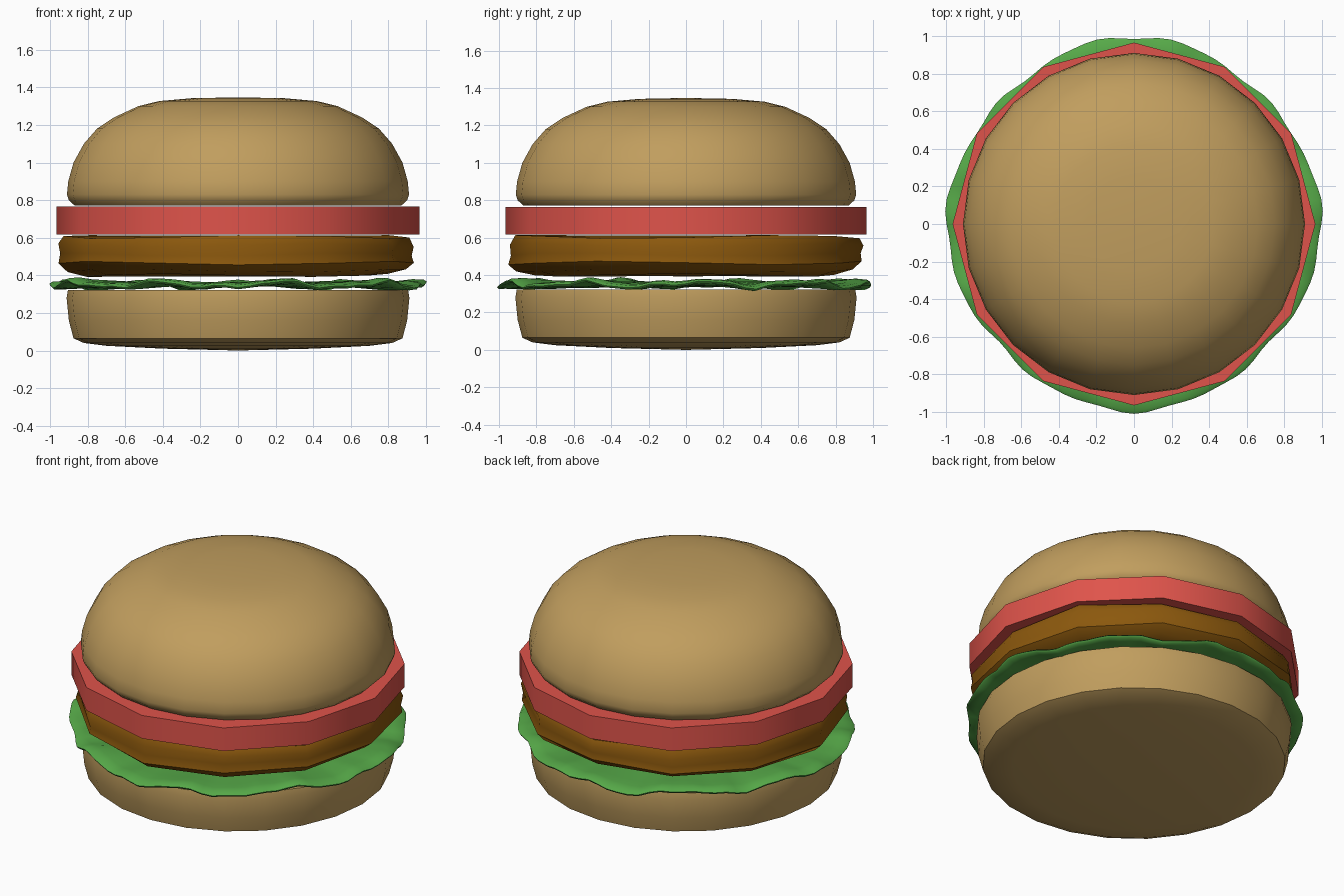
import bpy
import bmesh
from math import sin, cos, pi, radians

cube = bpy.data.objects.get("Cube")
if cube:
    bpy.data.objects.remove(cube, do_unlink=True)


def material(name, rgb):
    mat = bpy.data.materials.new(name)
    mat.use_nodes = True
    mat.diffuse_color = (*rgb, 1)
    mat.node_tree.nodes["Principled BSDF"].inputs["Base Color"].default_value = (*rgb, 1)
    return mat


def still(r, z, a):
    return r, z


def lathe(name, profile, sides, mat, shape=still, sharp=40):
    """Revolve (radius, height) points; zero radii become poles, shape(r, z, angle) adds ripples."""
    bm = bmesh.new()
    rings = []
    for r, z in profile:
        ring = []
        for i in range(1 if r == 0 else sides):
            a = 2 * pi * i / sides
            rr, zz = shape(r, z, a)
            ring.append(bm.verts.new((rr * cos(a), rr * sin(a), zz)))
        rings.append(ring)
    for low, high in zip(rings, rings[1:]):
        for i in range(sides):
            j = (i + 1) % sides
            if len(low) == 1:
                bm.faces.new((low[0], high[j], high[i]))
            elif len(high) == 1:
                bm.faces.new((low[i], low[j], high[0]))
            else:
                bm.faces.new((low[i], low[j], high[j], high[i]))
    bmesh.ops.recalc_face_normals(bm, faces=bm.faces)
    mesh = bpy.data.meshes.new(name)
    bm.to_mesh(mesh)
    bm.free()
    mesh.materials.append(mat)
    obj = bpy.data.objects.new(name, mesh)
    bpy.context.collection.objects.link(obj)
    bpy.ops.object.select_all(action="DESELECT")
    obj.select_set(True)
    bpy.context.view_layer.objects.active = obj
    bpy.ops.object.shade_smooth_by_angle(angle=radians(sharp))
    return obj


bread = material("toasted bread", (0.53, 0.34, 0.112))
red = material("tomato red", (0.74, 0.088, 0.07))
brown = material("grilled brown", (0.26, 0.098, 0.004))
green = material("lettuce green", (0.093, 0.395, 0.065))

# Bottom bun: shallow rounded base with a flat cut top
lathe("bottom_bun", [(0, 0), (0.4, 0.01), (0.7, 0.025), (0.82, 0.04), (0.875, 0.065), (0.9, 0.16),
                     (0.912, 0.28), (0.905, 0.322), (0, 0.322)], 24, bread)


# Lettuce: thin leaf whose rim ripples up and down
def ripple(r, z, a):
    edge = max(0, (r - 0.6) / 0.4) if r < 1 else 1
    wave = 0.014 * sin(9 * a + 1) + 0.008 * sin(17 * a + 5 * r) + 0.005 * sin(29 * a)
    scallop = 0.017 * cos(4 * a) + 0.008 * sin(11 * a) + 0.005 * sin(19 * a) - 0.017
    return r + edge * scallop, z + edge * wave


lathe("lettuce", [(0, 0.34), (0.6, 0.34), (0.85, 0.337), (0.94, 0.338), (0.99, 0.34), (0.997, 0.35),
                  (0.98, 0.362), (0.92, 0.368), (0.85, 0.362), (0.6, 0.365), (0, 0.365)],
      96, green, ripple, 70)


# Patty: lumpy twelve-sided slab
def lumps(r, z, a):
    return r * (1 + 0.012 * sin(5 * a + 9 * z)), z + 0.01 * r * sin(3 * a + 20 * z)


lathe("patty", [(0, 0.395), (0.8, 0.4), (0.9, 0.425), (0.945, 0.465), (0.935, 0.51),
                (0.945, 0.56), (0.92, 0.605), (0, 0.612)], 12, brown, lumps, 50)

# Tomato: plain twelve-sided slice
lathe("tomato", [(0, 0.618), (0.965, 0.618), (0.965, 0.765), (0, 0.765)], 12, red)

# Top bun: domed crown with a flat underside
lathe("top_bun", [(0, 0.772), (0.87, 0.772), (0.9, 0.8), (0.91, 0.83), (0.903, 0.9), (0.875, 1.0),
                  (0.82, 1.1), (0.75, 1.18), (0.66, 1.24), (0.53, 1.3), (0.42, 1.327),
                  (0.25, 1.342), (0, 1.347)], 24, bread)
